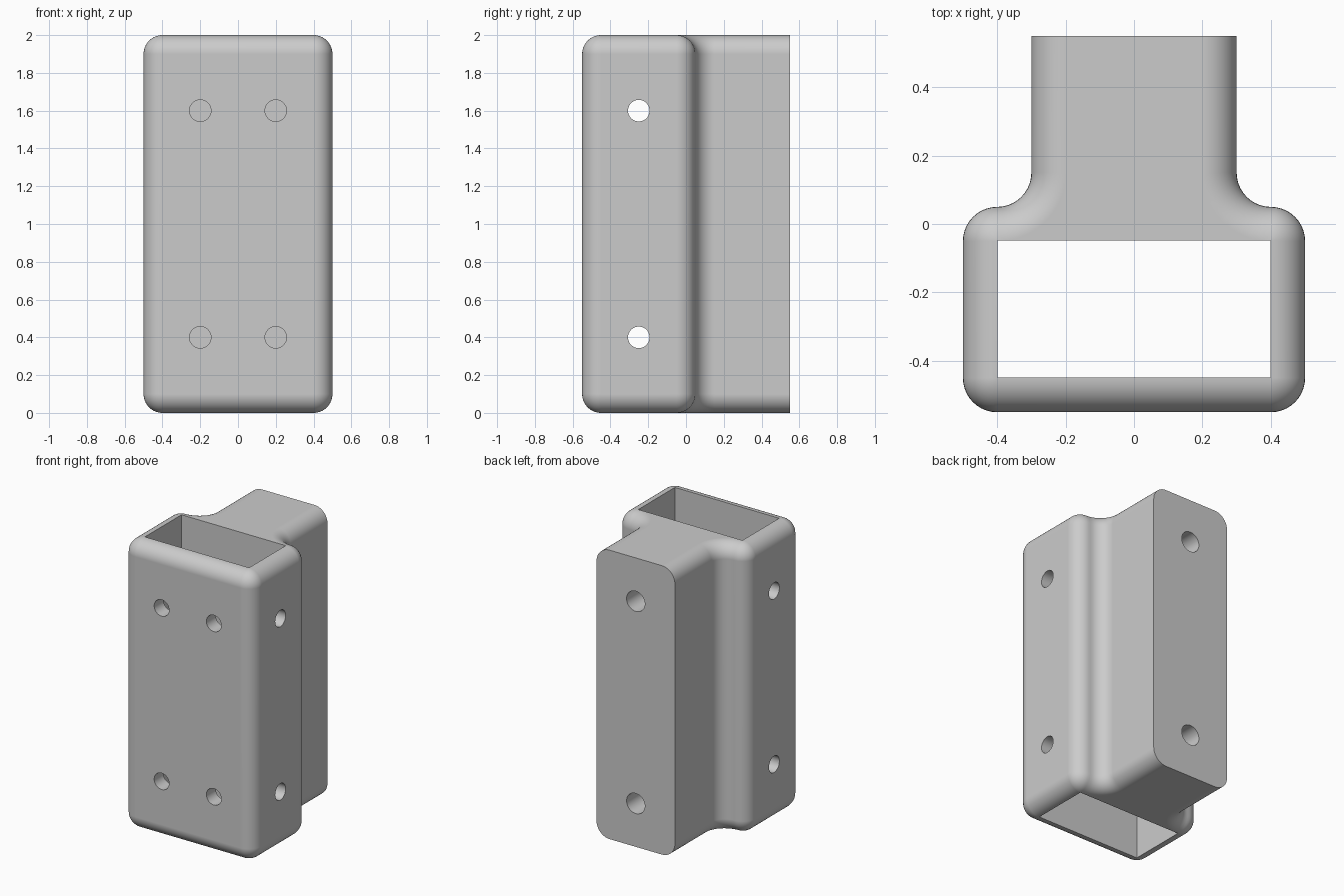
import bpy, bmesh, math
from mathutils import Matrix

if "Cube" in bpy.data.objects:
    bpy.data.objects.remove(bpy.data.objects["Cube"])

R = 0.1        # fillet radius, equal to the wall thickness
HEIGHT = 2.0
SEG = 10

grey = bpy.data.materials.new("light grey")
grey.use_nodes = True
grey.diffuse_color = (0.6, 0.6, 0.6, 1)
grey.node_tree.nodes["Principled BSDF"].inputs["Base Color"].default_value = (0.6, 0.6, 0.6, 1)


def arc(cx, cy, radius, start, end):
    steps = [math.radians(start + (end - start) * i / SEG) for i in range(SEG + 1)]
    return [(cx + radius * math.cos(a), cy + radius * math.sin(a)) for a in steps]


def outline(d):
    """Plan outline moved inwards by d, except at the flat back."""
    half = [(0.3 - d, 0.55)]
    half += arc(0.4, 0.15, R + d, 180, 270)
    half += arc(0.4, -0.05, R - d, 90, 0)
    half += arc(0.4, -0.45, R - d, 0, -90)
    return half + [(-x, y) for x, y in reversed(half)]


def make_object(name, bm):
    bmesh.ops.recalc_face_normals(bm, faces=bm.faces)
    mesh = bpy.data.meshes.new(name)
    bm.to_mesh(mesh)
    bm.free()
    obj = bpy.data.objects.new(name, mesh)
    bpy.context.collection.objects.link(obj)
    mesh.materials.append(grey)
    return obj


# Body: stacked outlines that round over at the bottom and top
angles = [math.pi / 2 * i / SEG for i in range(SEG + 1)]
lower = [(R - R * math.sin(t), R - R * math.cos(t)) for t in reversed(angles)]
levels = lower + [(HEIGHT - z, d) for z, d in reversed(lower)]

bm = bmesh.new()
rings = [[bm.verts.new((x, y, z)) for x, y in outline(d)] for z, d in levels]
count = len(rings[0])
for low, high in zip(rings, rings[1:]):
    for i in range(count):
        j = (i + 1) % count
        bm.faces.new((low[i], low[j], high[j], high[i]))
bm.faces.new(rings[0])
bm.faces.new(rings[-1])
bmesh.ops.remove_doubles(bm, verts=bm.verts, dist=1e-5)
body = make_object("sleeve_bracket", bm)


def cut(bm):
    cutter = make_object("cutter", bm)
    cutter.hide_render = True
    mod = body.modifiers.new("cut", 'BOOLEAN')
    mod.operation = 'DIFFERENCE'
    mod.solver = 'EXACT'
    mod.object = cutter
    bpy.context.view_layer.objects.active = body
    bpy.ops.object.modifier_apply(modifier=mod.name)
    bpy.data.objects.remove(cutter)


def drill(centre, axis, radius, length):
    bm = bmesh.new()
    turn = Matrix.Rotation(math.pi / 2, 4, 'Y' if axis == 'X' else 'X')
    bmesh.ops.create_cone(bm, cap_ends=True, segments=40, radius1=radius, radius2=radius,
                          depth=length, matrix=Matrix.Translation(centre) @ turn)
    cut(bm)


# Rectangular socket, open at both ends
bm = bmesh.new()
bmesh.ops.create_cube(bm, size=1, matrix=Matrix.Translation((0, -0.248, HEIGHT / 2))
                      @ Matrix.Diagonal((0.798, 0.4, HEIGHT + 1, 1)))
cut(bm)

# Screw holes in the side and front walls
for z in (0.4, 1.6):
    drill((0, -0.25, z), 'X', 0.057, 1.4)
    for x in (-0.2, 0.2):
        drill((x, -0.5, z), 'Y', 0.057, 0.3)

# Larger blind holes in the back block
for z in (0.3, 1.7):
    drill((0, 0.4, z), 'Y', 0.07, 0.8 - 0.1)

# Smooth fillets with crisp edges
bpy.ops.object.select_all(action='DESELECT')
body.select_set(True)
bpy.context.view_layer.objects.active = body
bpy.ops.object.shade_smooth_by_angle(angle=math.radians(30))
weighted = body.modifiers.new("weighted normals", 'WEIGHTED_NORMAL')
weighted.keep_sharp = True
